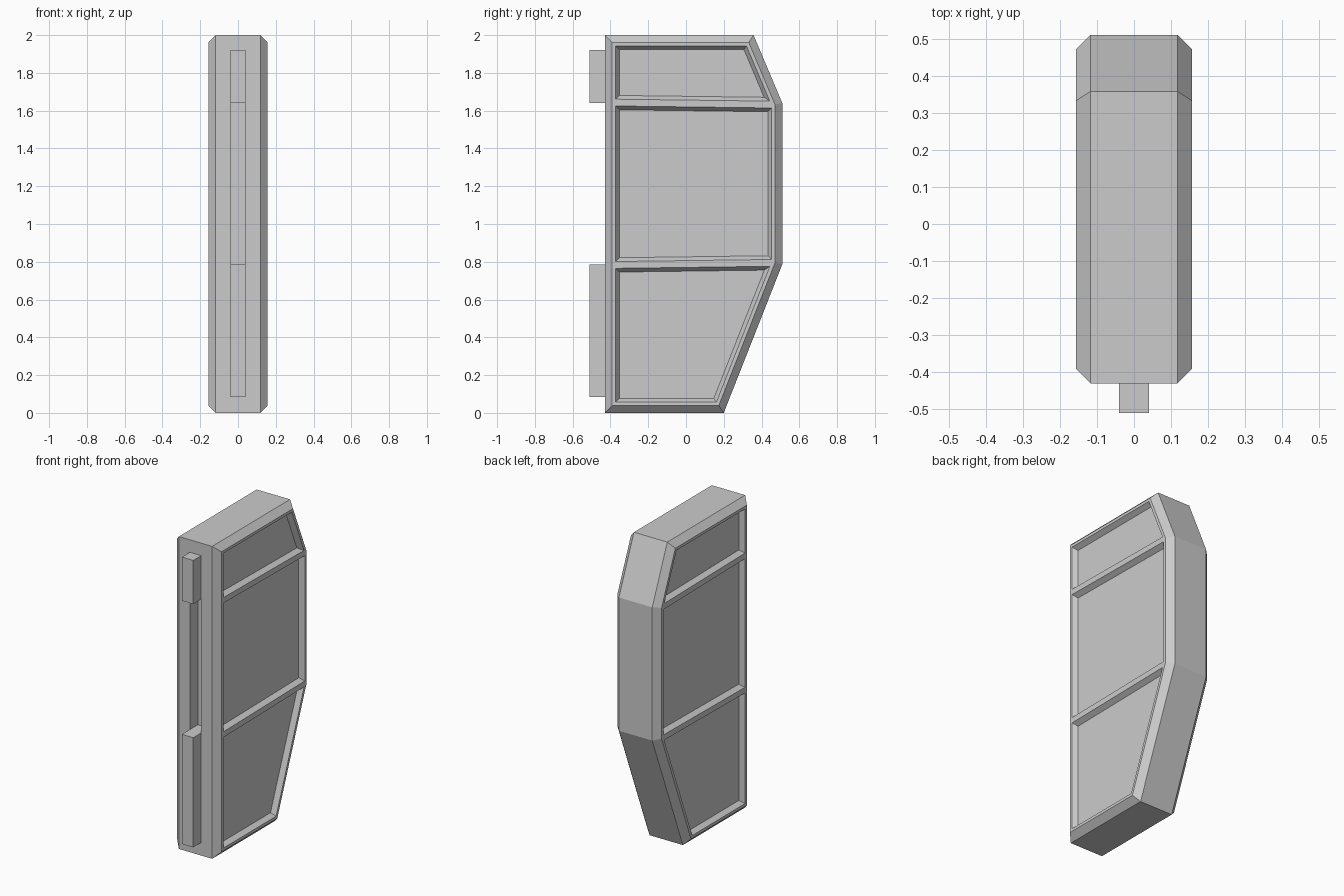
import bpy, bmesh
from mathutils import Vector

if "Cube" in bpy.data.objects:
    bpy.data.objects.remove(bpy.data.objects["Cube"])

HALF, RIM, CHAMFER = 0.157, 0.118, 0.039

# Side outline (y, z), counter-clockwise; last two points divide the panels
PROFILE = [(-0.43, 0), (0.2, 0), (0.51, 0.787), (0.51, 1.64),
           (0.358, 2), (-0.43, 2), (-0.43, 1.643), (-0.43, 0.783)]


def inset_outline(pts, d):
    """Offset a closed outline inwards by d."""
    out = []
    for i, p in enumerate(pts):
        p, a, b = Vector(p), Vector(pts[i - 1]), Vector(pts[(i + 1) % len(pts)])
        e1, e2 = (p - a).normalized(), (b - p).normalized()
        n1, n2 = Vector((-e1.y, e1.x)), Vector((-e2.y, e2.x))
        out.append(p + (n1 + n2) * d / (1 + n1.dot(n2)))
    return out


def box(name, lo, hi):
    bm = bmesh.new()
    bmesh.ops.create_cube(bm, size=1)
    for v in bm.verts:
        v.co = [l + (c + 0.5) * (h - l) for l, h, c in zip(lo, hi, v.co)]
    return finish(name, bm)


def finish(name, bm):
    mesh = bpy.data.meshes.new(name)
    bm.to_mesh(mesh)
    bm.free()
    obj = bpy.data.objects.new(name, mesh)
    bpy.context.collection.objects.link(obj)
    return obj


# Chamfered slab with three recessed panels on each side
bm = bmesh.new()
inner = inset_outline(PROFILE, CHAMFER)
rings = [[bm.verts.new((x, p[0], p[1])) for p in pts]
         for x, pts in ((-HALF, inner), (-RIM, PROFILE), (RIM, PROFILE), (HALF, inner))]
n = len(PROFILE)
for r, s in zip(rings, rings[1:]):
    for i in range(n):
        j = (i + 1) % n
        bm.faces.new((r[i], r[j], s[j], s[i]))
panels = [bm.faces.new([ring[i] for i in cell])
          for ring in (rings[0], rings[-1])
          for cell in ((0, 1, 2, 7), (7, 2, 3, 6), (6, 3, 4, 5))]
bmesh.ops.recalc_face_normals(bm, faces=bm.faces)
bmesh.ops.inset_individual(bm, faces=panels, thickness=0.018, use_even_offset=True)
bmesh.ops.inset_individual(bm, faces=panels, thickness=0.02, depth=-0.03,
                           use_even_offset=True)
body = finish("panelled_body", bm)

# Groove in the front edge, between the two lugs
cutter = box("groove_cutter", (-0.04, -0.6, 0.785), (0.04, -0.35, 1.64))
cutter.hide_render = True
mod = body.modifiers.new("groove", 'BOOLEAN')
mod.operation, mod.solver, mod.object = 'DIFFERENCE', 'EXACT', cutter
bpy.context.view_layer.objects.active = body
bpy.ops.object.modifier_apply(modifier=mod.name)
bpy.data.objects.remove(cutter)

# Front lugs
for name, z0, z1 in (("lower_lug", 0.083, 0.785), ("upper_lug", 1.64, 1.92)):
    box(name, (-0.04, -0.51, z0), (0.04, -0.43, z1))
